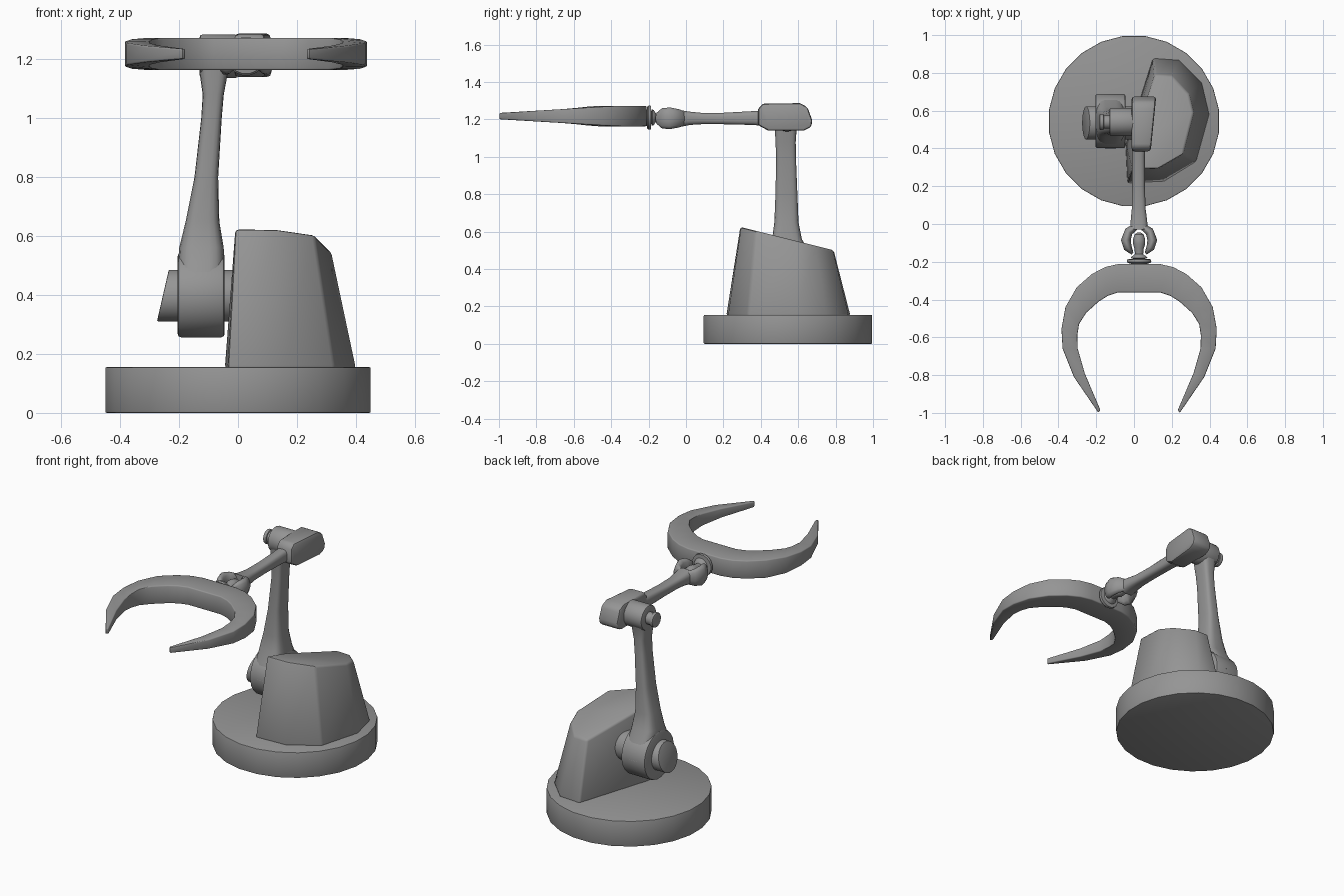
import bpy, bmesh, math
from mathutils import Vector

if "Cube" in bpy.data.objects:
    bpy.data.objects.remove(bpy.data.objects["Cube"])

grey = bpy.data.materials.new("grey")
grey.diffuse_color = (0.3, 0.3, 0.3, 1)
grey.use_nodes = True
grey.node_tree.nodes["Principled BSDF"].inputs["Base Color"].default_value = grey.diffuse_color


def loft(name, rings, bevel=0.0, angle=35):
    """Skin a list of equal-length point rings and cap both ends."""
    bm = bmesh.new()
    vs = [[bm.verts.new(p) for p in r] for r in rings]
    n = len(rings[0])
    for a, b in zip(vs, vs[1:]):
        for i in range(n):
            j = (i + 1) % n
            bm.faces.new((a[i], a[j], b[j], b[i]))
    bm.faces.new(vs[0])
    bm.faces.new(vs[-1])
    bmesh.ops.recalc_face_normals(bm, faces=bm.faces)
    me = bpy.data.meshes.new(name)
    bm.to_mesh(me)
    bm.free()
    me.materials.append(grey)
    ob = bpy.data.objects.new(name, me)
    bpy.context.collection.objects.link(ob)
    bpy.ops.object.select_all(action='DESELECT')
    ob.select_set(True)
    bpy.context.view_layer.objects.active = ob
    if bevel:
        m = ob.modifiers.new("soft_edges", 'BEVEL')
        m.width, m.segments, m.limit_method = bevel, 2, 'ANGLE'
        m.angle_limit = math.radians(angle)
        bpy.ops.object.modifier_apply(modifier=m.name)
    bpy.ops.object.shade_smooth_by_angle(angle=math.radians(angle))
    return ob


def oval(c, u, v, n=20, power=1.0):
    """Ring around c with half axes u and v; power below 1 makes it squarer."""
    def f(t):
        return math.copysign(abs(t) ** power, t)
    pts = []
    for i in range(n):
        t = 2 * math.pi * (i + 0.5) / n
        pts.append(Vector(c) + Vector(u) * f(math.cos(t)) + Vector(v) * f(math.sin(t)))
    return pts


def x_cylinder(name, x0, x1, y, z, r, bevel=0.006, slant=0.0):
    """Cylinder along x; slant tilts the x0 end."""
    rings = [oval((x, y, z), (0, r, 0), (0, 0, r), 24) for x in (x0, x1)]
    for p in rings[0]:
        p.x += (p.z - z) * slant
    return loft(name, rings, bevel)


def y_lathe(name, profile, x, z):
    """Round part along y from (y, radius) pairs."""
    return loft(name, [oval((x, y, z), (r, 0, 0), (0, 0, r), 16) for y, r in profile])


# Base disc
loft("base", [oval((0, 0.545, z), (0.454, 0, 0), (0, 0.454, 0), 24) for z in (0, 0.155)], 0.005)

# Tapered motor housing with a sloping top
foot = [(-.035, .215), (.16, .225), (.33, .33), (.40, .58), (.36, .75), (.24, .87), (.10, .88), (-.045, .42)]
roof = [(-.01, .29), (.13, .295), (.26, .37), (.315, .59), (.29, .69), (.20, .785), (.11, .79), (0, .45)]
loft("housing", [[(x, y, 0.15) for x, y in foot],
                 [(x, y, 0.625 - 0.25 * (y - 0.29)) for x, y in roof]], 0.012, 40)

# Lower arm: round shoulder, curved shaft, elbow boss
x_cylinder("shoulder", -.205, -.045, .545, .40, .145, 0.012)
shaft = [(.40, -.205, -.045, .40, .69), (.50, -.205, -.045, .43, .655), (.56, -.20, -.048, .46, .62),
         (.65, -.178, -.063, .472, .602), (.8, -.148, -.067, .478, .596), (1.0, -.125, -.055, .482, .588),
         (1.08, -.12, -.048, .478, .587), (1.15, -.13, -.035, .475, .592), (1.21, -.13, -.03, .472, .61)]
loft("lower_arm", [oval(((a + b) / 2, (c + d) / 2, z), ((b - a) / 2, 0, 0), (0, (d - c) / 2, 0), 20, 0.55)
                   for z, a, b, c, d in shaft], angle=50)
x_cylinder("elbow", -.13, 0.0, .54, 1.21, .074, 0.008)

# Joint pins
x_cylinder("shoulder_pin", -.255, .06, .535, .398, .088, 0.004, 0.23)
x_cylinder("elbow_pin", -.165, -.1, .54, 1.21, .036)
x_cylinder("elbow_pin_cap", -.182, -.16, .54, 1.21, .043, 0.005)

# Forearm head: side profile widened toward the back
side = [(.385, 1.17), (.385, 1.255), (.41, 1.285), (.61, 1.287), (.65, 1.265), (.675, 1.195),
        (.67, 1.16), (.63, 1.14), (.44, 1.14)]
loft("forearm_head", [[(-.012, y, z) for y, z in side],
                      [(.09 + (y - .4) * .1, y, z) for y, z in side]], 0.014, 40)

# Forearm bar
bar = [(.42, -.01, .062, 1.165, 1.25), (.36, -.01, .058, 1.17, 1.245), (.2, -.01, .058, 1.174, 1.236),
       (.08, -.012, .062, 1.174, 1.236), (.02, -.018, .07, 1.17, 1.242), (-.03, -.022, .074, 1.16, 1.25)]
loft("forearm", [oval(((a + b) / 2, y, (c + d) / 2), ((b - a) / 2, 0, 0), (0, 0, (d - c) / 2), 16, 0.65)
                 for y, a, b, c, d in bar], angle=50)

# Wrist fork: two curved cheeks (x, y, half width, half height, facing angle)
MID = 0.027
cheek = [(.015, -.012, .020, .036, 80), (.055, -.04, .024, .05, 40), (.07, -.085, .027, .06, 0),
         (.06, -.125, .023, .056, -30), (.035, -.156, .008, .03, -55)]
for s, label in ((-1, "left"), (1, "right")):
    loft("wrist_cheek_" + label,
         [oval((MID + s * x, y, 1.206), (s * w * math.cos(math.radians(a)), w * math.sin(math.radians(a)), 0),
               (0, 0, h), 12) for x, y, w, h, a in cheek], angle=60)

# Wrist ball, stem and collar
y_lathe("wrist_stem", [(-.045, .008), (-.055, .024), (-.08, .033), (-.105, .033), (-.13, .025), (-.16, .022),
                       (-.172, .04), (-.18, .045), (-.185, .03), (-.187, .064), (-.2, .066), (-.207, .06),
                       (-.209, .045), (-.235, .045)], MID, 1.21)

# Claw: crescent built from paired outer and inner outlines
outer = [(.11, -.212), (.18, -.228), (.25, -.265), (.33, -.335), (.39, -.44), (.411, -.555), (.405, -.66),
         (.345, -.81), (.215, -1.0)]
inner = [(.11, -.362), (.165, -.38), (.213, -.41), (.28, -.47), (.318, -.53), (.327, -.59), (.325, -.66),
         (.288, -.79), (.205, -.985)]


def claw_ring(o, i, s):
    h = 0.055 if o[1] > -.36 else 0.055 - 0.038 * (-.36 - o[1]) / 0.64
    return [(MID + s * p[0], p[1], 1.218 + k * h) for p, k in ((o, 1), (o, -1), (i, -1), (i, 1))]


pairs = list(zip(outer, inner))
loft("claw", [claw_ring(o, i, -1) for o, i in reversed(pairs)] + [claw_ring(o, i, 1) for o, i in pairs], 0.006, 45)
